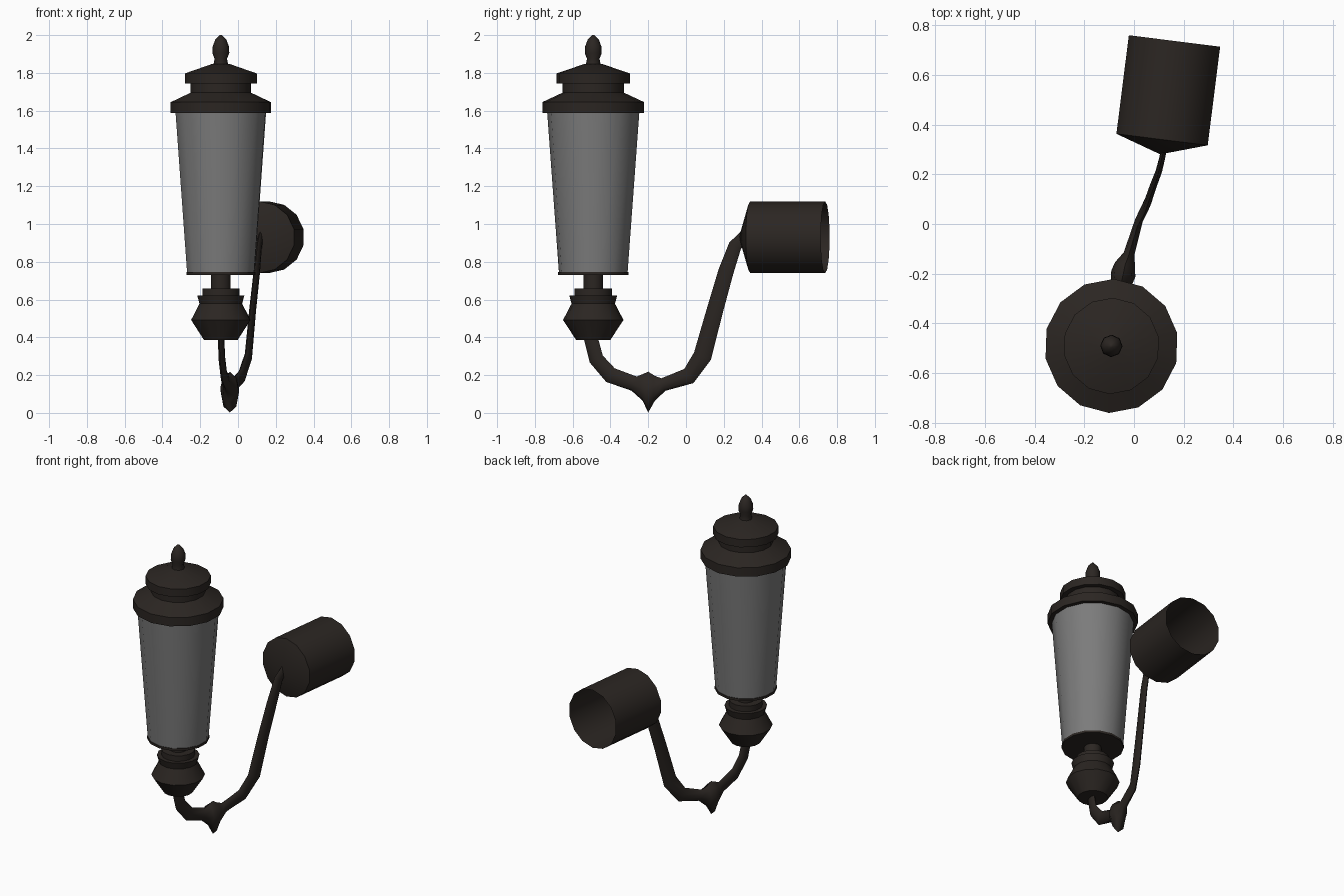
import bpy, bmesh, math
from mathutils import Vector, Matrix

if "Cube" in bpy.data.objects:
    bpy.data.objects.remove(bpy.data.objects["Cube"])

SIDES = 14
AXIS = Vector((-0.091, -0.491, 0))


def material(name, colour):
    mat = bpy.data.materials.new(name)
    mat.diffuse_color = (*colour, 1)
    mat.use_nodes = True
    mat.node_tree.nodes["Principled BSDF"].inputs["Base Color"].default_value = mat.diffuse_color
    return mat


metal = material("dark_metal", (0.024, 0.019, 0.016))
pane = material("grey_glass", (0.2, 0.2, 0.2))


def finish(bm, name, mat, angle, matrix=None):
    bmesh.ops.recalc_face_normals(bm, faces=bm.faces)
    mesh = bpy.data.meshes.new(name)
    bm.to_mesh(mesh)
    bm.free()
    mesh.materials.append(mat)
    obj = bpy.data.objects.new(name, mesh)
    bpy.context.collection.objects.link(obj)
    if matrix:
        obj.matrix_world = matrix
    bpy.ops.object.select_all(action='DESELECT')
    obj.select_set(True)
    bpy.context.view_layer.objects.active = obj
    bpy.ops.object.shade_smooth_by_angle(angle=math.radians(angle))
    return obj


def bridge(bm, a, b):
    n = len(a)
    for i in range(n):
        j = (i + 1) % n
        bm.faces.new((a[i], a[j], b[j], b[i]))


def lathe(name, profile, mat=metal, sides=SIDES, matrix=None, caps=(True, True), angle=35):
    """Spin (radius, height) pairs round local z, first vertex facing -y."""
    bm = bmesh.new()
    rings = []
    for r, z in profile:
        turn = [math.tau * i / sides - math.pi / 2 for i in range(sides)]
        rings.append([bm.verts.new((r * math.cos(t), r * math.sin(t), z)) for t in turn])
    for a, b in zip(rings, rings[1:]):
        bridge(bm, a, b)
    for cap, ring in zip(caps, (rings[0], rings[-1])):
        if cap:
            bm.faces.new(ring)
    bmesh.ops.remove_doubles(bm, verts=bm.verts, dist=0.0005)
    return finish(bm, name, mat, angle, matrix)


place = Matrix.Translation(AXIS) @ Matrix.Rotation(math.radians(-2), 4, 'Z')

# Lantern roof in two tiers, with its finial
lathe("lantern_roof", [(0.235, 1.587), (0.27, 1.587), (0.27, 1.645), (0.163, 1.695),
                       (0.163, 1.745), (0.194, 1.745), (0.194, 1.797), (0.045, 1.848)], matrix=place)
lathe("roof_finial", [(0.04, 1.84), (0.033, 1.875), (0.045, 1.905), (0.043, 1.94), (0.03, 1.975),
                      (0.006, 2.0)], sides=8, matrix=place, angle=60)

# Tapered glass shade
lathe("glass_shade", [(0.182, 0.745), (0.244, 1.59)], pane, matrix=place, caps=(False, False))

# Base plate, neck and turned cup below the glass
lathe("shade_base", [(0.186, 0.73), (0.186, 0.745)], matrix=place)
lathe("base_neck", [(0.052, 0.65), (0.052, 0.735)], matrix=place)
lathe("base_cup", [(0.09, 0.385), (0.16, 0.492), (0.115, 0.578), (0.127, 0.622), (0.1, 0.622),
                   (0.1, 0.658)], matrix=place)

# Flat curved arm: x, y, z, half depth, half thickness; swelling to a knob at the low point
stations = [(-0.09, -0.505, 0.40, 0.038, 0.015), (-0.085, -0.475, 0.285, 0.04, 0.015),
            (-0.075, -0.40, 0.20, 0.043, 0.016), (-0.06, -0.275, 0.155, 0.04, 0.02),
            (-0.05, -0.23, 0.135, 0.07, 0.045), (-0.043, -0.2, 0.11, 0.108, 0.05),
            (-0.036, -0.165, 0.13, 0.066, 0.042), (-0.02, -0.12, 0.15, 0.035, 0.022),
            (0.02, 0.015, 0.195, 0.045, 0.016), (0.055, 0.087, 0.30, 0.05, 0.015),
            (0.078, 0.155, 0.55, 0.045, 0.014), (0.1, 0.212, 0.75, 0.042, 0.013),
            (0.112, 0.26, 0.885, 0.036, 0.012), (0.125, 0.32, 0.95, 0.028, 0.011)]
points = [Vector(s[:3]) for s in stations]
side = Vector((0.965, -0.26, 0)).normalized()
bm = bmesh.new()
rings = []
for i, s in enumerate(stations):
    tangent = points[min(i + 1, len(points) - 1)] - points[max(i - 1, 0)]
    if 4 <= i <= 6:
        tangent.z = 0
    up = side.cross(tangent).normalized()
    rings.append([bm.verts.new(points[i] + side * s[4] * math.cos(t) + up * s[3] * math.sin(t))
                  for t in (math.tau * k / 8 for k in range(8))])
for a, b in zip(rings, rings[1:]):
    bridge(bm, a, b)
bm.faces.new(rings[0])
bm.faces.new(rings[-1])
finish(bm, "curved_arm", metal, 60)

# Wall mount: drum with a shallow cone in front, open towards the wall
direction = Vector((0.125, 0.992, 0))
mount = Matrix.Translation((0.113, 0.34, 0.93)) @ direction.to_track_quat('Z', 'Y').to_matrix().to_4x4()
lathe("wall_mount", [(0.0, -0.06), (0.19, 0.0), (0.19, 0.4)], matrix=mount, caps=(False, False))
